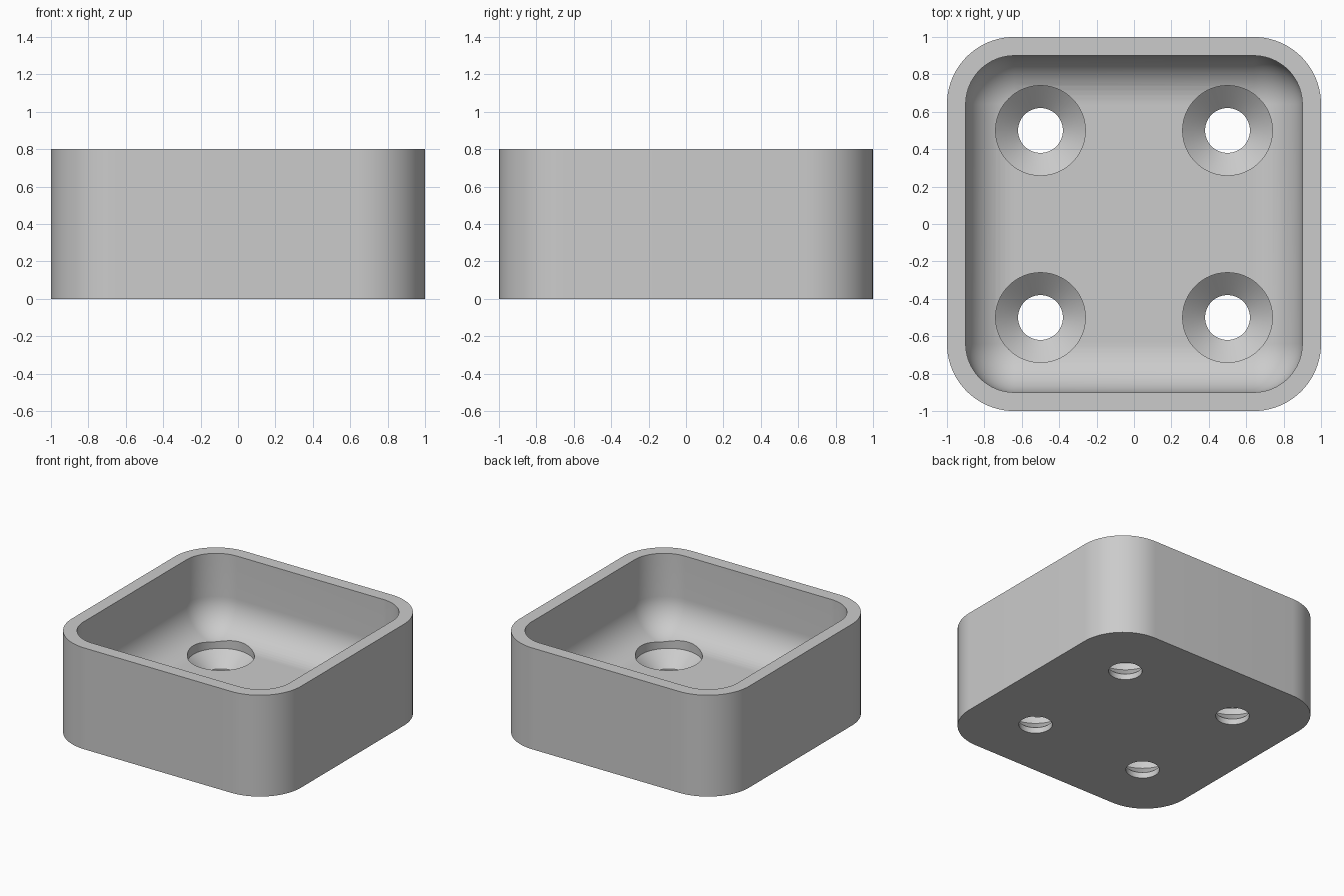
import bpy, bmesh, math

if "Cube" in bpy.data.objects:
    bpy.data.objects.remove(bpy.data.objects["Cube"])

OUT_R, WALL, FILLET = 0.36, 0.10, 0.26   # corner radius, wall thickness, floor fillet
HEIGHT, FLOOR = 0.80, 0.20
SEG = 20

grey = bpy.data.materials.new("light_grey")
grey.diffuse_color = (0.6, 0.6, 0.6, 1)
grey.use_nodes = True
grey.node_tree.nodes["Principled BSDF"].inputs["Base Color"].default_value = grey.diffuse_color


def ring(bm, half, r, z):
    """Rounded square loop of vertices."""
    verts = []
    for q, (sx, sy) in enumerate([(1, 1), (-1, 1), (-1, -1), (1, -1)]):
        for i in range(SEG + 1):
            a = math.pi / 2 * (q + i / SEG)
            verts.append(bm.verts.new((sx * (half - r) + r * math.cos(a),
                                       sy * (half - r) + r * math.sin(a), z)))
    return verts


def circle(bm, x, y, r, z, n=64):
    return [bm.verts.new((x + r * math.cos(2 * math.pi * i / n),
                          y + r * math.sin(2 * math.pi * i / n), z)) for i in range(n)]


def loft(bm, rings):
    """Skin consecutive loops and cap both ends."""
    for a, b in zip(rings, rings[1:]):
        for i in range(len(a)):
            j = (i + 1) % len(a)
            bm.faces.new((a[i], a[j], b[j], b[i]))
    bm.faces.new(rings[0][::-1])
    bm.faces.new(rings[-1])


def finish(bm, name):
    bmesh.ops.remove_doubles(bm, verts=bm.verts, dist=1e-5)
    bmesh.ops.recalc_face_normals(bm, faces=bm.faces)
    me = bpy.data.meshes.new(name)
    bm.to_mesh(me)
    bm.free()
    me.materials.append(grey)
    ob = bpy.data.objects.new(name, me)
    bpy.context.collection.objects.link(ob)
    return ob


# Tray: outer wall, rim, inner wall, rounded transition to the floor
bm = bmesh.new()
rings = [ring(bm, 1, OUT_R, 0), ring(bm, 1, OUT_R, HEIGHT),
         ring(bm, 1 - WALL, OUT_R - WALL, HEIGHT)]
for i in range(17):
    a = math.pi / 2 * i / 16
    t = FILLET * (1 - math.cos(a)) * 0.998
    rings.append(ring(bm, 1 - WALL - t, OUT_R - WALL - t,
                      FLOOR + FILLET * (1 - math.sin(a))))
loft(bm, rings)
tray = finish(bm, "tray")

# Countersunk screw holes: straight bore, cone, straight recess
bm = bmesh.new()
for x in (-0.5, 0.5):
    for y in (-0.5, 0.5):
        loft(bm, [circle(bm, x, y, r, z) for r, z in
                  [(0.12, -0.1), (0.12, 0.045), (0.24, 0.15), (0.24, 0.6)]])
cutter = finish(bm, "hole_cutter")
cutter.hide_render = True

mod = tray.modifiers.new("holes", 'BOOLEAN')
mod.operation = 'DIFFERENCE'
mod.solver = 'EXACT'
mod.object = cutter
bpy.context.view_layer.objects.active = tray
tray.select_set(True)
cutter.select_set(False)
bpy.ops.object.modifier_apply(modifier=mod.name)
bpy.data.objects.remove(cutter, do_unlink=True)
bpy.ops.object.shade_smooth_by_angle(angle=math.radians(30))
